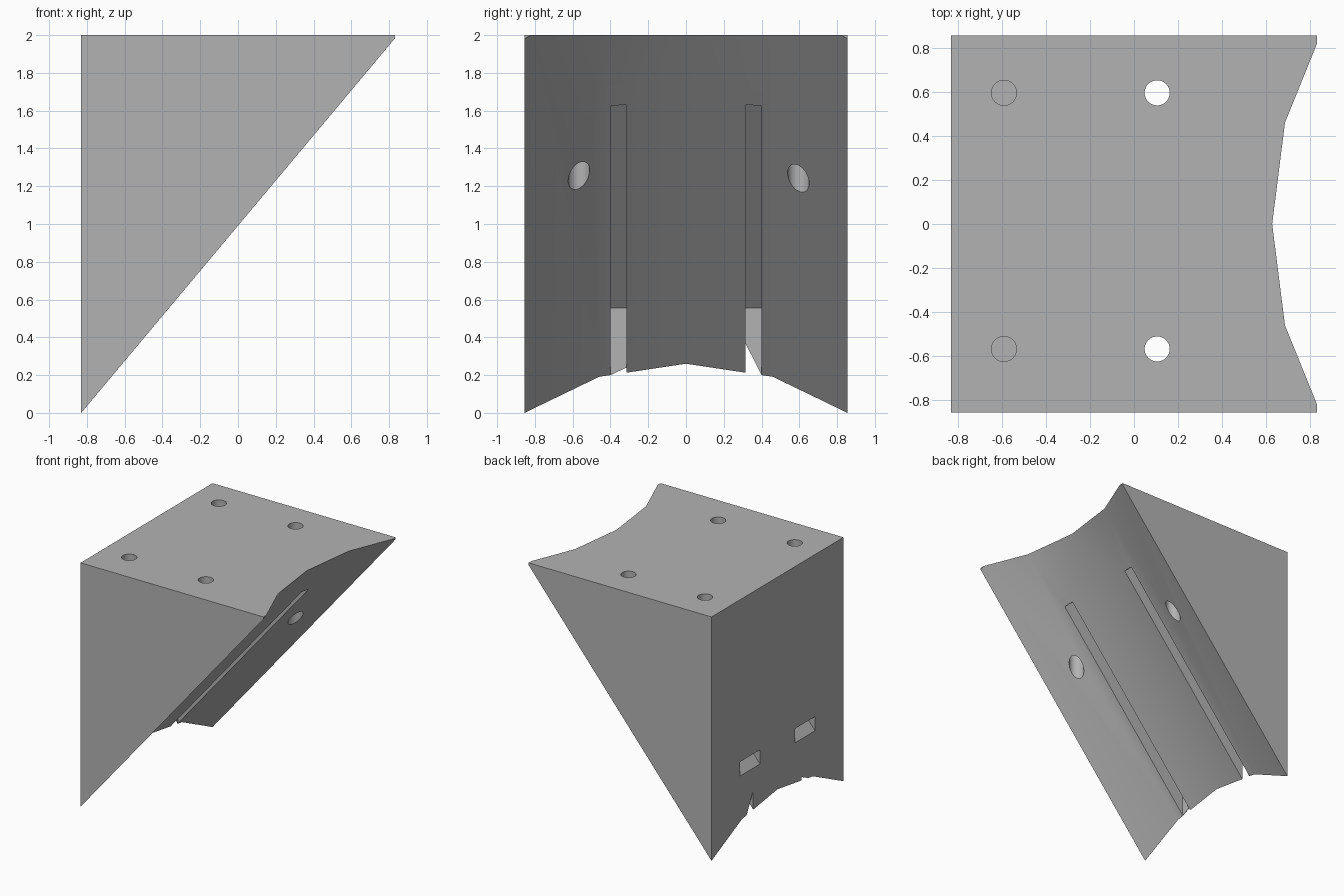
import bpy, bmesh, math
from mathutils import Vector

cube = bpy.data.objects.get("Cube")
if cube:
    bpy.data.objects.remove(cube)

BACK, HALF, TOP = -0.83, 0.855, 2.0
SLOPE = 1.194                      # rise of the sloping face
ANGLE = math.atan(SLOPE)

grey = bpy.data.materials.new("plain_grey")
grey.use_nodes = True
grey.diffuse_color = (0.45, 0.45, 0.45, 1)
grey.node_tree.nodes["Principled BSDF"].inputs["Base Color"].default_value = (0.45, 0.45, 0.45, 1)


def prism(name, points, shift):
    """Extrude a closed outline by a vector."""
    bm = bmesh.new()
    face = bm.faces.new([bm.verts.new(p) for p in points])
    out = bmesh.ops.extrude_face_region(bm, geom=[face])
    verts = [g for g in out["geom"] if isinstance(g, bmesh.types.BMVert)]
    bmesh.ops.translate(bm, vec=Vector(shift), verts=verts)
    bmesh.ops.recalc_face_normals(bm, faces=bm.faces)
    mesh = bpy.data.meshes.new(name)
    bm.to_mesh(mesh)
    bm.free()
    mesh.materials.append(grey)
    obj = bpy.data.objects.new(name, mesh)
    bpy.context.collection.objects.link(obj)
    return obj


# Wedge block: grooved outline swept along the slope, then trimmed flat
groove = [(0.845, -HALF), (0.685, -0.46), (0.627, 0), (0.685, 0.46), (0.845, HALF)]
outline = [(x + 1, y, TOP + SLOPE) for x, y in [(-3, -HALF)] + groove + [(-3, HALF)]]
block = prism("wedge_block", outline, (-4, 0, -4 * SLOPE))
bm = bmesh.new()
bm.from_mesh(block.data)
for co, normal in (((0, 0, TOP), (0, 0, 1)), ((BACK, 0, 0), (-1, 0, 0)), ((0.83, 0, 0), (1, 0, 0))):
    cut = bmesh.ops.bisect_plane(bm, geom=bm.verts[:] + bm.edges[:] + bm.faces[:],
                                 plane_co=co, plane_no=normal, clear_outer=True)
    edges = [g for g in cut["geom_cut"] if isinstance(g, bmesh.types.BMEdge)]
    bmesh.ops.contextual_create(bm, geom=edges)
bmesh.ops.recalc_face_normals(bm, faces=bm.faces)
bm.to_mesh(block.data)
bm.free()


def slope_cutter(name, y, width, low, high, start):
    """Channel parallel to the slope; low and high are its heights at the back."""
    def begin(h):
        return (start, y - width / 2, h + SLOPE * (start - BACK))

    def end(h):
        d = (h - 0.21) * math.cos(ANGLE)
        return (0.359 - d * math.sin(ANGLE), y - width / 2, 1.63 + d * math.cos(ANGLE))
    return prism(name, [begin(low), end(low), end(high), begin(high)], (0, width, 0))


cutters = []
for side in (-1, 1):
    # Narrow slot in the groove and wide channel behind it
    cutters.append(slope_cutter("slot_cutter", side * 0.357, 0.086, -0.3, 0.55, BACK + 0.004))
    cutters.append(slope_cutter("channel_cutter", side * 0.357, 0.26, 0.554, 0.67, BACK - 0.1))
    # Notch in the thin back wall of the slot
    inner = 0.37 if side > 0 else 0.24
    notch = [(0.314, 0.1), (0.4, 0.1), (0.4, 0.2), (0.314, inner)]
    cutters.append(prism("notch_cutter", [(BACK - 0.1, side * y, z) for y, z in notch], (0.11, 0, 0)))

# Screw holes: front pair goes through, back pair is blind
for x, depth in ((-0.59, 0.6), (0.105, 1.5)):
    for y in (-0.567, 0.595):
        ring = [(x + 0.057 * math.cos(math.tau * i / 32), y + 0.057 * math.sin(math.tau * i / 32), TOP + 0.1)
                for i in range(32)]
        cutters.append(prism("hole_cutter", ring, (0, 0, -depth - 0.1)))

# Carve the block
bpy.ops.object.select_all(action="DESELECT")
block.select_set(True)
bpy.context.view_layer.objects.active = block
for cutter in cutters:
    cutter.hide_render = True
    mod = block.modifiers.new("carve", "BOOLEAN")
    mod.object = cutter
    mod.operation = "DIFFERENCE"
    mod.solver = "EXACT"
    bpy.ops.object.modifier_apply(modifier=mod.name)
for cutter in cutters:
    bpy.data.objects.remove(cutter)
bpy.ops.object.shade_smooth_by_angle(angle=math.radians(30))
